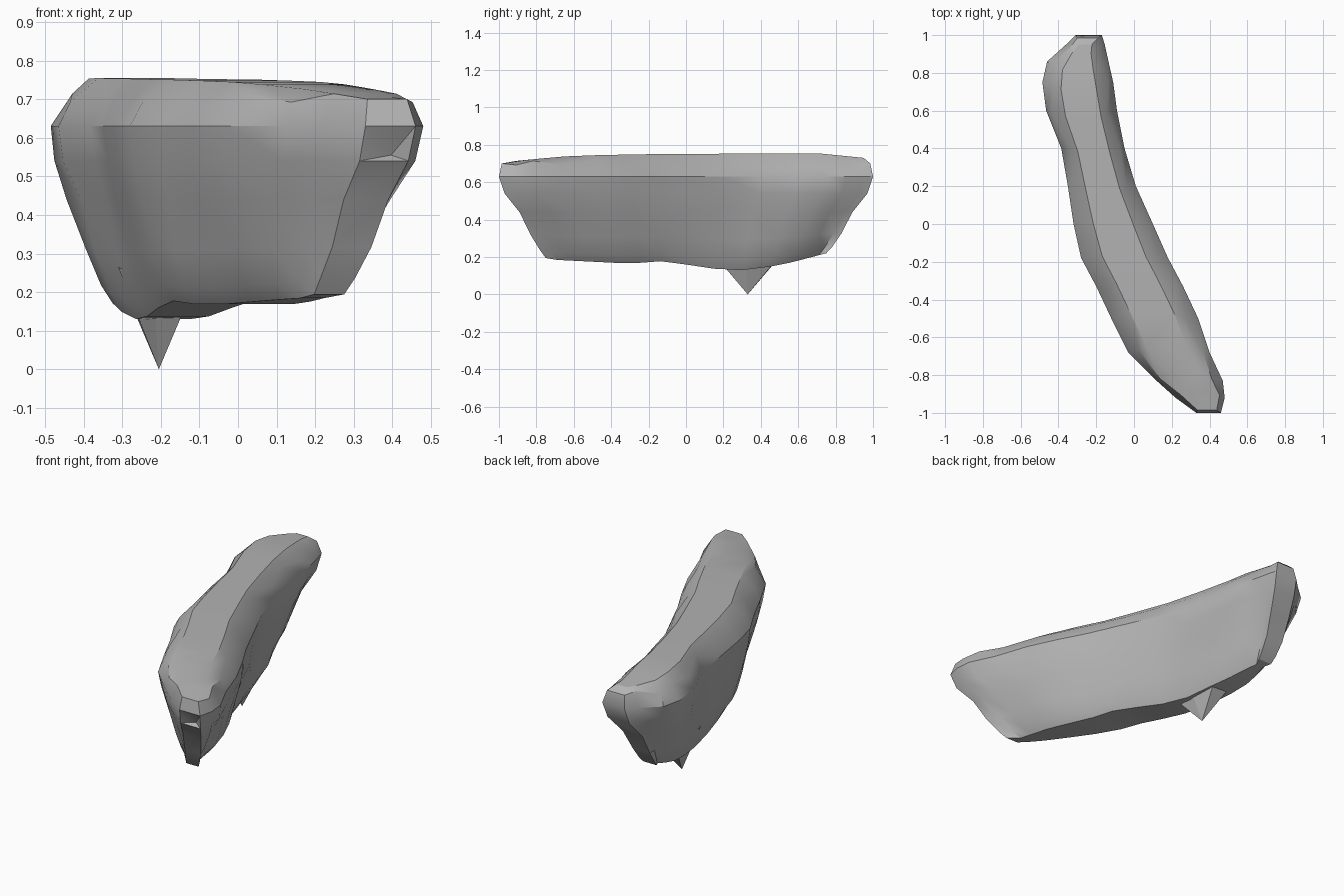
import bpy, bmesh, math, random
from mathutils import Vector

random.seed(4)
cube = bpy.data.objects.get("Cube")
if cube:
    bpy.data.objects.remove(cube)

stone = bpy.data.materials.new("stone grey")
stone.use_nodes = True
GREY = (0.45, 0.45, 0.45, 1)
stone.diffuse_color = GREY
stone.node_tree.nodes["Principled BSDF"].inputs["Base Color"].default_value = GREY

# Plan outline: y, x of one edge, x of the other edge
PLAN = [(-1, .33, .46), (-.92, .22, .48), (-.83, .12, .47), (-.68, -.03, .40),
        (-.5, -.12, .34), (-.33, -.2, .26), (-.18, -.28, .18), (0, -.32, .1),
        (.2, -.35, .01), (.4, -.385, -.05), (.6, -.465, -.09), (.75, -.485, -.11),
        (.86, -.46, -.135), (.95, -.36, -.155), (1, -.31, -.17)]
# Layers: height, length scale, width scale
LAYERS = [(.18, .75, .2), (.22, .78, .38), (.31, .83, .56), (.44, .89, .78),
          (.54, .97, .94), (.63, 1, 1), (.70, .985, .79), (.74, .95, .5)]
# Heights of the underside and of the crest along the length
UNDER = [(-.78, .2), (-.7, .185), (-.3, .165), (-.1, .18), (.1, .14), (.3, .13),
         (.5, .155), (.75, .22)]
CREST = [(-.95, .705), (-.85, .72), (-.6, .742), (-.2, .75), (.7, .755), (.95, .73)]
SPINE = [(y, (a + b) / 2) for y, a, b in PLAN]
RIM, TOP = 6, 7


def interp(table, t):
    if t <= table[0][0]:
        return table[0][1]
    for (t0, v0), (t1, v1) in zip(table, table[1:]):
        if t <= t1:
            return v0 + (v1 - v0) * (t - t0) / (t1 - t0)
    return table[-1][1]


def finish(name, bm):
    bmesh.ops.recalc_face_normals(bm, faces=bm.faces)
    mesh = bpy.data.meshes.new(name)
    bm.to_mesh(mesh)
    bm.free()
    mesh.materials.append(stone)
    obj = bpy.data.objects.new(name, mesh)
    bpy.context.collection.objects.link(obj)
    return obj


# Curved slab lofted along its length, wide above and narrow below
bm = bmesh.new()
rings = []
for s, (y, a, b) in enumerate(PLAN):
    tip = s in (0, len(PLAN) - 1)
    # fuller walls in the middle, blunt faces at the two ends
    fullness = .5 if tip else .32 * (1 - y * y)
    sides = []
    for side in (-1, 1):
        column = []
        for i, (z, length, width) in enumerate(LAYERS):
            yy = y * length
            if i < RIM - 1:
                width += (1 - width) * fullness
            w = (b - a) / 2 * width
            if i == RIM and not tip:  # chipped rim
                chip = (s + (side > 0)) % 2
                w *= .9 if chip else 1.08
                z += .014 if chip else -.008
            if i == TOP:
                z = interp(CREST, yy)
            fade = max(0, 1 - (z - .18) / .2)
            z += (interp(UNDER, yy) - .18) * fade
            if 0 < i < 5 and not tip:
                w += random.uniform(-.006, .006)
            column.append(bm.verts.new((interp(SPINE, yy) + side * w, yy, z)))
        sides.append(column)
    rings.append(sides[0] + sides[1][::-1])

for r0, r1 in zip(rings, rings[1:]):
    n = len(r0)
    for i in range(n):
        j = (i + 1) % n
        bm.faces.new((r0[i], r0[j], r1[j], r1[i]))
for ring in (rings[0], rings[-1]):
    for i in range(len(LAYERS) - 1):
        bm.faces.new((ring[i], ring[i + 1], ring[-2 - i], ring[-1 - i]))

# Small dent in the front end
front = set(rings[0])
dent = [f for f in bm.faces
        if front.issuperset(f.verts) and .54 < f.calc_center_median().z < .62]
for f in dent:
    centre = f.calc_center_median() + Vector((.01, .04, -.03))
    bmesh.ops.poke(bm, faces=[f])["verts"][0].co = centre

slab = finish("rock_slab", bm)
bpy.ops.object.select_all(action='DESELECT')
slab.select_set(True)
bpy.context.view_layer.objects.active = slab
bpy.ops.object.shade_smooth_by_angle(angle=math.radians(32))

# Pointed spur under the slab
bm = bmesh.new()
point = bm.verts.new((-.205, .33, 0))
base = [bm.verts.new(p) for p in ((-.31, .31, .265), (-.22, .2, .225), (-.15, .22, .13),
                                  (-.1, .31, .26), (-.16, .52, .23), (-.29, .5, .2))]
for p, q in zip(base, base[1:] + base[:1]):
    bm.faces.new((point, p, q))
bm.faces.new(base)
finish("bottom_spur", bm)
